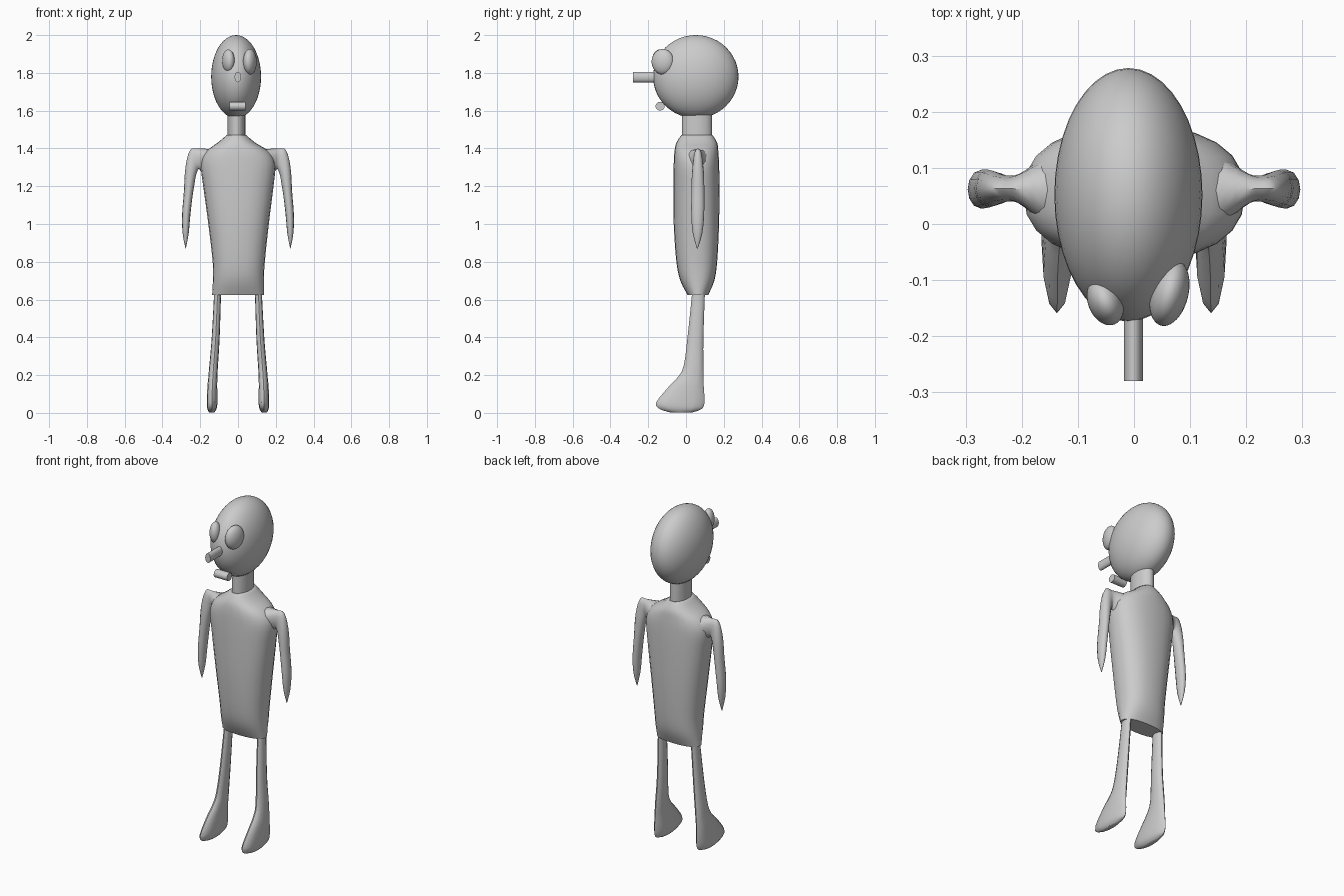
import bpy, bmesh, math
from mathutils import Matrix, Vector

if "Cube" in bpy.data.objects:
    bpy.data.objects.remove(bpy.data.objects["Cube"])

grey = bpy.data.materials.new("plain grey")
grey.diffuse_color = (0.6, 0.6, 0.6, 1)
grey.use_nodes = True
grey.node_tree.nodes["Principled BSDF"].inputs["Base Color"].default_value = grey.diffuse_color


def finish(name, bm):
    bmesh.ops.recalc_face_normals(bm, faces=bm.faces[:])
    me = bpy.data.meshes.new(name)
    bm.to_mesh(me)
    bm.free()
    me.materials.append(grey)
    me.shade_smooth()
    me.set_sharp_from_angle(angle=math.radians(50))
    ob = bpy.data.objects.new(name, me)
    bpy.context.collection.objects.link(ob)
    return ob


def smooth_rings(rings, steps):
    # Catmull-Rom interpolation between the given cross-sections
    out = []
    for i in range(len(rings) - 1):
        p0, p1 = rings[max(i - 1, 0)], rings[i]
        p2, p3 = rings[i + 1], rings[min(i + 2, len(rings) - 1)]
        for s in range(steps):
            t = s / steps
            out.append([0.5 * (2 * b + (c - a) * t + (2 * a - 5 * b + 4 * c - d) * t * t
                               + (3 * b - a - 3 * c + d) * t ** 3)
                        for a, b, c, d in zip(p0, p1, p2, p3)])
    out.append(rings[-1])
    return out


def loft(name, rings, n=16, power=2.0, steps=3, side=1):
    # ring = x, y, z, half width, half depth, tilt in the xz plane (degrees)
    bm = bmesh.new()
    loops = []
    for x, y, z, ra, rb, tilt in smooth_rings(rings, steps):
        t = math.radians(tilt)
        loop = []
        for k in range(n):
            a = 2 * math.pi * k / n
            c, s = math.cos(a), math.sin(a)
            u = math.copysign(abs(c) ** (2 / power), c) * ra
            v = math.copysign(abs(s) ** (2 / power), s) * rb
            loop.append(bm.verts.new((side * (x + u * math.cos(t)), y + v, z + u * math.sin(t))))
        loops.append(loop)
    for p, q in zip(loops, loops[1:]):
        for k in range(n):
            j = (k + 1) % n
            bm.faces.new((p[k], p[j], q[j], q[k]))
    bm.faces.new(loops[0])
    bm.faces.new(loops[-1])
    return finish(name, bm)


def ellipsoid(name, centre, radii, turn=0):
    bm = bmesh.new()
    m = (Matrix.Translation(centre) @ Matrix.Rotation(math.radians(turn), 4, 'Z')
         @ Matrix.Diagonal((*radii, 1)))
    bmesh.ops.create_uvsphere(bm, u_segments=40, v_segments=24, radius=1, matrix=m)
    return finish(name, bm)


def rod(name, centre, radii, length, axis='Z'):
    rot = {'X': Matrix.Rotation(math.pi / 2, 4, 'Y'),
           'Y': Matrix.Rotation(math.pi / 2, 4, 'X'), 'Z': Matrix()}[axis]
    bm = bmesh.new()
    m = Matrix.Translation(centre) @ Matrix.Diagonal((*radii, 1)) @ rot
    bmesh.ops.create_cone(bm, cap_ends=True, segments=24, radius1=1, radius2=1,
                          depth=length, matrix=m)
    return finish(name, bm)


# head and face
ellipsoid("head", (-0.01, 0.052, 1.78), (0.132, 0.226, 0.22))
ellipsoid("eye_left", (-0.051, -0.138, 1.864), (0.031, 0.044, 0.06), 22)
ellipsoid("eye_right", (0.063, -0.123, 1.859), (0.034, 0.06, 0.068), -14)
rod("nose", (-0.001, -0.21, 1.778), (0.017, 1, 0.028), 0.14, 'Y')
rod("mouth", (-0.003, -0.137, 1.624), (1, 0.024, 0.023), 0.086, 'X')

# neck
rod("neck", (-0.008, 0.058, 1.53), (0.047, 0.08, 1), 0.16)

# torso
loft("torso", [
    (0.0, 0.063, 0.625, 0.137, 0.055, 0),
    (0.002, 0.06, 0.70, 0.135, 0.09, 0),
    (0.004, 0.057, 0.80, 0.138, 0.108, 0),
    (0.003, 0.055, 1.00, 0.16, 0.12, 0),
    (0.002, 0.055, 1.20, 0.186, 0.122, 0),
    (0.0, 0.055, 1.32, 0.197, 0.12, 0),
    (-0.003, 0.055, 1.385, 0.165, 0.116, 0),
    (-0.008, 0.057, 1.43, 0.1, 0.108, 0),
    (-0.008, 0.058, 1.472, 0.05, 0.082, 0)], n=24, power=2.35)

# arms and legs
for side, word in ((-1, "left"), (1, "right")):
    loft("arm_" + word, [
        (0.10, 0.058, 1.345, 0.05, 0.085, 90),
        (0.16, 0.06, 1.338, 0.06, 0.058, 88),
        (0.205, 0.063, 1.338, 0.062, 0.026, 78),
        (0.231, 0.063, 1.342, 0.055, 0.024, 66),
        (0.25, 0.063, 1.28, 0.036, 0.031, 40),
        (0.261, 0.063, 1.18, 0.025, 0.034, 8),
        (0.274, 0.062, 1.05, 0.022, 0.034, 3),
        (0.277, 0.061, 0.95, 0.016, 0.025, 0),
        (0.277, 0.06, 0.87, 0.001, 0.002, 0)], n=12, side=side)
    loft("leg_" + word, [
        (0.107, 0.068, 0.66, 0.018, 0.033, 0),
        (0.118, 0.05, 0.40, 0.021, 0.042, 0),
        (0.129, 0.04, 0.25, 0.023, 0.052, 0),
        (0.133, 0.025, 0.19, 0.024, 0.068, 0),
        (0.136, 0.002, 0.14, 0.026, 0.092, 0),
        (0.137, -0.03, 0.055, 0.028, 0.128, 0),
        (0.138, -0.028, 0.02, 0.024, 0.11, 0),
        (0.139, -0.025, 0.003, 0.014, 0.06, 0)], n=12, side=side)
